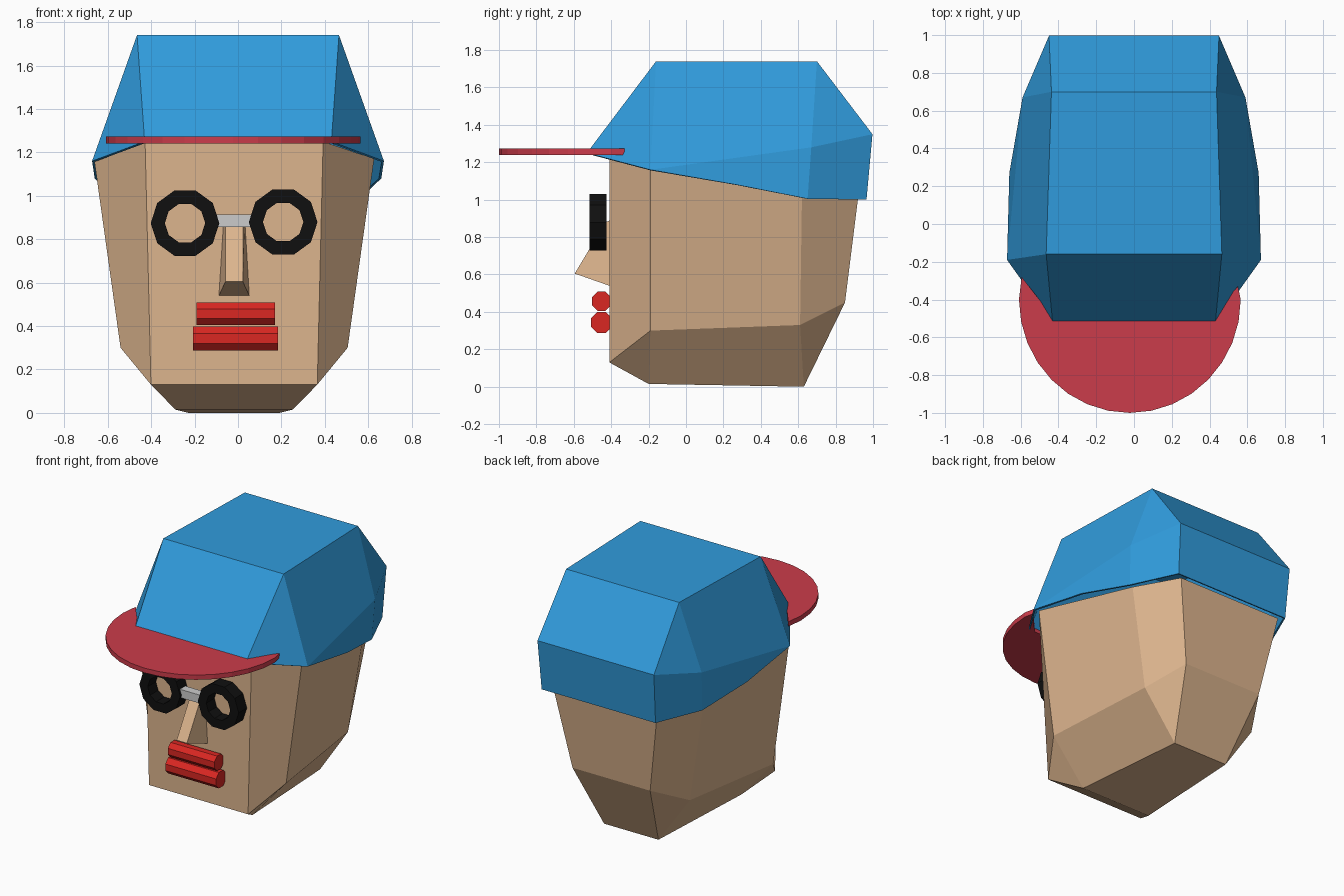
import bpy, bmesh
from math import sin, cos, pi
from mathutils import Matrix

if "Cube" in bpy.data.objects:
    bpy.data.objects.remove(bpy.data.objects["Cube"])


def material(name, rgb):
    m = bpy.data.materials.new(name)
    m.diffuse_color = (*rgb, 1)
    m.use_nodes = True
    m.node_tree.nodes["Principled BSDF"].inputs["Base Color"].default_value = m.diffuse_color
    return m


SKIN = material("skin", (0.72, 0.46, 0.27))
BLUE = material("blue", (0.03, 0.33, 0.72))
RED = material("visor_red", (0.6, 0.045, 0.07))
LIP = material("lip_red", (0.7, 0.02, 0.016))
BLACK = material("black", (0.005, 0.005, 0.005))


def finish(name, bm, mat=None):
    bmesh.ops.recalc_face_normals(bm, faces=bm.faces)
    me = bpy.data.meshes.new(name)
    bm.to_mesh(me)
    bm.free()
    ob = bpy.data.objects.new(name, me)
    bpy.context.collection.objects.link(ob)
    if mat:
        me.materials.append(mat)
    return ob


def mirrored(name, pts, sides, chain, cx, mat):
    """Half points: side faces are mirrored, the chain is bridged across the middle."""
    bm = bmesh.new()
    r = [bm.verts.new((cx + x, y, z)) for x, y, z in pts]
    l = [bm.verts.new((cx - x, y, z)) for x, y, z in pts]
    for f in sides:
        bm.faces.new([r[i] for i in f])
        bm.faces.new([l[i] for i in reversed(f)])
    for a, b in zip(chain, chain[1:]):
        bm.faces.new((r[a], r[b], l[b], l[a]))
    return finish(name, bm, mat)


def prism(name, outline, vec, mat):
    """Extrude a closed outline along a vector."""
    bm = bmesh.new()
    face = bm.faces.new([bm.verts.new(p) for p in outline])
    ext = bmesh.ops.extrude_face_region(bm, geom=[face], use_keep_orig=True)
    vs = [v for v in ext["geom"] if isinstance(v, bmesh.types.BMVert)]
    bmesh.ops.translate(bm, verts=vs, vec=vec)
    return finish(name, bm, mat)


# head: front, side-front, side-back and back columns plus the chin underside
mirrored("head",
         [(.383, -.41, .13), (.41, -.41, 1.25), (.523, -.19, .30), (.645, -.19, 1.17),
          (.44, .61, .33), (.55, .62, 1.02), (.30, .85, .45), (.40, .92, 1.01),
          (.27, -.2, .015), (.21, .63, 0)],
         [(0, 2, 3, 1), (2, 4, 5, 3), (4, 6, 7, 5), (0, 8, 2), (8, 9, 4, 2),
          (9, 6, 4), (1, 3, 5, 7)],
         [1, 0, 8, 9, 6, 7, 1], -.018, SKIN)

# cap crown: thin open shell
cap = mirrored("cap_crown",
               [(.43, -.53, 1.25), (.672, -.19, 1.16), (.66, .27, 1.08), (.58, .65, 1.005),
                (.44, .965, 1.0), (.59, .67, 1.28), (.45, .997, 1.35),
                (.465, -.16, 1.74), (.437, .70, 1.74)],
               [(0, 1, 7), (1, 5, 8, 7), (1, 2, 3, 5), (3, 4, 6, 5), (5, 6, 8)],
               [0, 7, 8, 6, 4], 0, BLUE)
shell = cap.modifiers.new("thickness", "SOLIDIFY")
shell.thickness = .012
shell.offset = -1

# visor: half round plate with the inner edge following the cap front
arc = [(-.022 + .587 * cos(pi + pi * i / 16), -.4 + .6 * sin(pi + pi * i / 16), 1.24)
       for i in range(17)]
inner = [(.55, -.33, 1.24), (.40, -.505, 1.24), (-.42, -.505, 1.24), (-.595, -.28, 1.24)]
prism("visor", arc + inner, (0, 0, .033), RED)

# nose
mirrored("nose",
         [(.04, -.595, .605), (.07, -.41, .54), (.04, -.43, .88), (.05, -.405, .89)],
         [(0, 1, 3, 2)], [1, 0, 2, 3, 1], -.018, SKIN)


# spectacles: two ten-sided rings with a square section
def ring(name, cx, cz, n=10):
    bm = bmesh.new()
    loops = [[bm.verts.new((cx + r * cos(2 * pi * i / n), y, cz + r * sin(2 * pi * i / n)))
              for i in range(n)]
             for r, y in ((.158, -.515), (.158, -.425), (.093, -.425), (.093, -.515))]
    for k in range(4):
        a, b = loops[k], loops[(k + 1) % 4]
        for i in range(n):
            j = (i + 1) % n
            bm.faces.new((a[i], a[j], b[j], b[i]))
    finish(name, bm, BLACK)


ring("left_lens_rim", -.244, .874)
ring("right_lens_rim", .208, .879)

# bridge between the rims
bm = bmesh.new()
bmesh.ops.create_cube(bm, size=1, matrix=Matrix.Translation((-.018, -.47, .885))
                      @ Matrix.Diagonal((.17, .06, .058, 1)))
finish("bridge", bm)

# lips: eight-sided bars
for name, x0, x1, z, r in (("upper_lip", -.19, .17, .457, .056),
                           ("lower_lip", -.207, .185, .343, .06)):
    octagon = [(x0, -.452 + r * cos(pi / 8 + pi * i / 4), z + r * sin(pi / 8 + pi * i / 4))
               for i in range(8)]
    prism(name, octagon, (x1 - x0, 0, 0), LIP)
